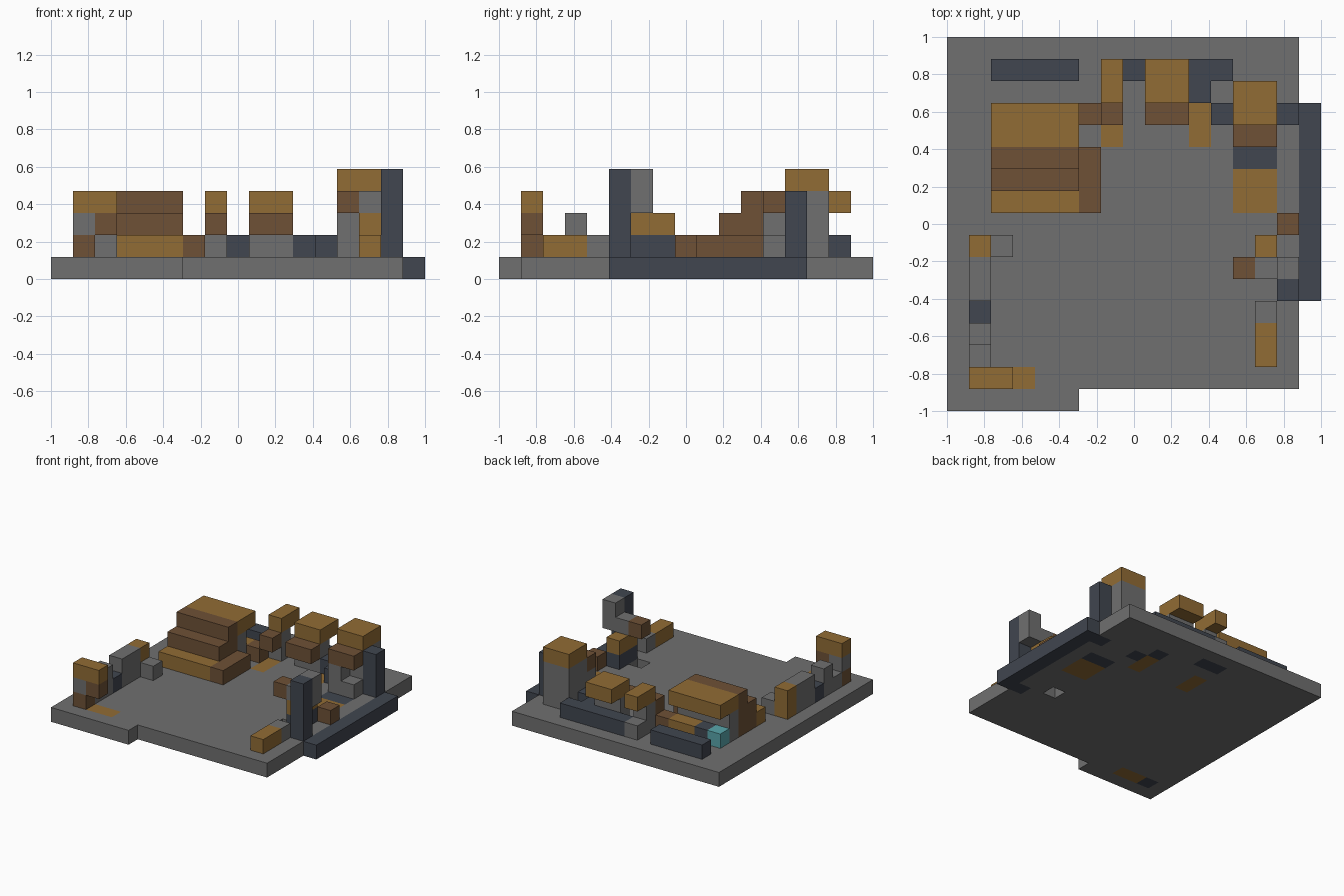
import bpy, bmesh

if "Cube" in bpy.data.objects:
    bpy.data.objects.remove(bpy.data.objects["Cube"], do_unlink=True)

U = 2 / 17  # one block


def material(name, rgb):
    m = bpy.data.materials.new(name)
    m.use_nodes = True
    m.diffuse_color = (*rgb, 1)
    m.node_tree.nodes["Principled BSDF"].inputs["Base Color"].default_value = (*rgb, 1)
    return m


STONE = material("grey stone", (.16, .16, .16))
AMBER = material("amber wood", (.285, .15, .035))
BROWN = material("brown wood", (.158, .083, .037))
SLATE = material("dark slate", (.052, .061, .08))
TEAL = material("teal", (.10, .38, .41))


def block(name, mat, x, y, z):
    """Box over block ranges; each range is a single index or (first, last)."""
    spans = [(r, r) if isinstance(r, int) else r for r in (x, y, z)]
    size = [(b - a + 1) * U for a, b in spans]
    mid = [(a + b + 1) / 2 * U for a, b in spans]
    bm = bmesh.new()
    bmesh.ops.create_cube(bm, size=1)
    bmesh.ops.scale(bm, vec=size, verts=bm.verts)
    me = bpy.data.meshes.new(name)
    bm.to_mesh(me)
    bm.free()
    me.materials.append(mat)
    ob = bpy.data.objects.new(name, me)
    ob.location = (mid[0] - 1, mid[1] - 1, mid[2])
    bpy.context.collection.objects.link(ob)


# Floor slab: a grid of tiles with notched outline, one hole and coloured tiles
amber_tiles = {(2, 1), (3, 1), (7, 12), (7, 13), (11, 12), (11, 13)}
amber_tiles |= {(i, j) for i in (13, 14) for j in (9, 10)}
slate_tiles = {(1, 1), (7, 15), (8, 15), (11, 14), (12, 13),
               (13, 11), (14, 11), (15, 5), (15, 13)}


def has_tile(i, j):
    if (i, j) == (13, 6):
        return False
    if i == 16:
        return 5 <= j <= 13
    return j > 0 or i < 6


bm = bmesh.new()
bmesh.ops.create_grid(bm, x_segments=17, y_segments=17, size=1)
gone = []
for f in bm.faces:
    c = f.calc_center_median()
    cell = (int((c.x + 1) / U), int((c.y + 1) / U))
    if not has_tile(*cell):
        gone.append(f)
    elif cell in amber_tiles:
        f.material_index = 1
    elif cell in slate_tiles or cell[0] == 16:
        f.material_index = 2
bmesh.ops.delete(bm, geom=gone, context='FACES')
mesh = bpy.data.meshes.new("floor")
bm.to_mesh(mesh)
bm.free()
for m in (STONE, AMBER, SLATE):
    mesh.materials.append(m)
floor = bpy.data.objects.new("floor", mesh)
bpy.context.collection.objects.link(floor)
thick = floor.modifiers.new("thickness", 'SOLIDIFY')
thick.thickness = U
thick.offset = 1

# Stepped house
block("house_step_low", AMBER, (2, 5), 9, 1)
block("house_step_side", BROWN, 6, (9, 11), 1)
block("house_step_mid", BROWN, (2, 5), (10, 11), (1, 2))
block("house_eave", BROWN, (2, 5), 11, 3)
block("house_roof", AMBER, (2, 5), (12, 13), 3)
block("house_wall", STONE, (2, 5), 12, (1, 2))
block("house_lamp", TEAL, 2, 13, 1)
block("house_back_slate", SLATE, 3, 13, 1)
block("house_back_bench", AMBER, (4, 5), 13, 1)
block("house_side_crate", BROWN, 6, 13, 1)
block("back_slab", SLATE, (2, 5), 15, 1)
block("back_bar", SLATE, (8, 12), 15, 1)
block("back_bar_end", STONE, 7, 15, 1)

# Two canopies sharing one design
for name, span in (("narrow", 7), ("wide", (9, 10))):
    block(name + "_canopy_wall", STONE, span, 14, (1, 2))
    block(name + "_canopy_roof", AMBER, span, (14, 15), 3)
    block(name + "_canopy_eave", BROWN, span, 13, 2)
block("slate_step_back", SLATE, 11, 14, 1)
block("slate_step_front", SLATE, 12, 13, 1)

# Corner tower
block("tower_wall", STONE, (13, 14), (13, 14), (1, 3))
block("tower_roof", AMBER, (13, 14), (13, 14), 4)
block("tower_eave", BROWN, (13, 14), 12, 3)
block("tower_pier", STONE, 13, 12, (1, 2))
block("tower_step", STONE, 14, 12, 1)
block("back_pillar", SLATE, 15, 13, (1, 3))

# Side gate
block("gate_pillar", SLATE, 15, 5, (1, 4))
block("gate_top", STONE, 15, 6, (3, 4))
block("gate_lintel", STONE, 14, 6, 3)
block("gate_hanging_crate", BROWN, 13, 6, 3)
block("gate_base", SLATE, 14, (6, 7), 1)
block("gate_beam", AMBER, 14, (6, 7), 2)
block("gate_crate", BROWN, 15, 8, 1)
block("bench", AMBER, 14, (2, 3), 1)
block("bench_end", STONE, 14, 4, 1)

# Low wall on the other side
block("wall_post", AMBER, 1, 7, (1, 2))
block("wall_post_foot", STONE, 2, 7, 1)
block("wall_long", STONE, 1, (5, 6), (1, 2))
block("wall_gap", SLATE, 1, 4, 1)
block("wall_high", STONE, 1, 3, (1, 2))
block("wall_low", STONE, 1, 2, 1)
block("corner_post_base", BROWN, 1, 1, 1)
block("corner_post_mid", STONE, 1, 1, 2)
block("corner_post_eave", BROWN, 2, 1, 2)
block("corner_post_roof", AMBER, (1, 2), 1, 3)
